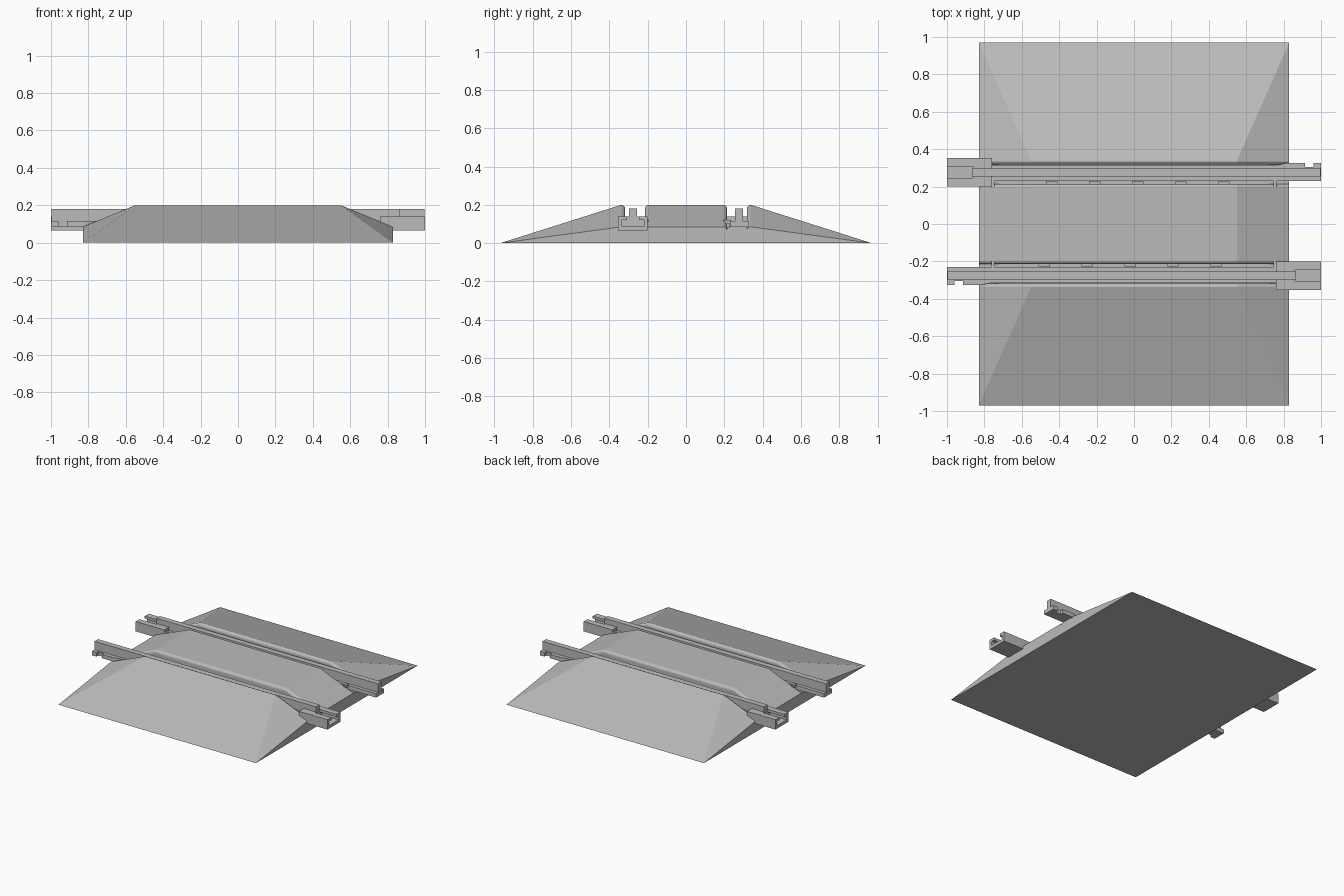
import bpy, bmesh, math
from mathutils import Matrix

if "Cube" in bpy.data.objects:
    bpy.data.objects.remove(bpy.data.objects["Cube"])

grey = bpy.data.materials.new("light grey plastic")
grey.diffuse_color = (0.5, 0.5, 0.5, 1)
grey.use_nodes = True
grey.node_tree.nodes["Principled BSDF"].inputs["Base Color"].default_value = grey.diffuse_color
HALF_TURN = Matrix.Rotation(math.pi, 4, 'Z')


def finish(name, bm, turned=False):
    """Turn the bmesh into an object, optionally spun half a turn about z."""
    if turned:
        bm.transform(HALF_TURN)
    bmesh.ops.recalc_face_normals(bm, faces=bm.faces)
    mesh = bpy.data.meshes.new(name)
    bm.to_mesh(mesh)
    bm.free()
    mesh.materials.append(grey)
    obj = bpy.data.objects.new(name, mesh)
    bpy.context.collection.objects.link(obj)
    return obj


def hull(name, points, turned=False):
    bm = bmesh.new()
    for p in points:
        bm.verts.new(p)
    res = bmesh.ops.convex_hull(bm, input=bm.verts)
    inside = [v for v in bm.verts if not v.link_faces]
    bmesh.ops.delete(bm, geom=inside, context='VERTS')
    bmesh.ops.dissolve_limit(bm, angle_limit=0.01, verts=bm.verts, edges=bm.edges)
    return finish(name, bm, turned)


def prism(name, outline, start, end, axis, turned=False):
    """Extrude a (y, z) outline along x, or an (x, y) outline along z."""
    bm = bmesh.new()
    place = (lambda a, b: (start, a, b)) if axis == 'x' else (lambda a, b: (a, b, start))
    face = bm.faces.new([bm.verts.new(place(a, b)) for a, b in outline])
    out = bmesh.ops.extrude_face_region(bm, geom=[face])
    moved = [v for v in out['geom'] if isinstance(v, bmesh.types.BMVert)]
    step = (end - start, 0, 0) if axis == 'x' else (0, 0, end - start)
    bmesh.ops.translate(bm, verts=moved, vec=step)
    return finish(name, bm, turned)


def rect(a0, a1, b0, b1):
    return [(a0, b0), (a1, b0), (a1, b1), (a0, b1)]


# Road outline lengthwise: flat top with sloping ends
stations = [(-0.83, 0.085), (-0.55, 0.2), (0.55, 0.2), (0.83, 0.085)]
# Quarter-round edge as (sideways, down) steps
round_edge = [(0.02 * math.sin(a), 0.02 * (1 - math.cos(a)))
              for a in (math.radians(22.5 * i) for i in range(5))]

# Centre deck between the rails
deck = []
for x, h in stations:
    for s in (-1, 1):
        deck += [(x, s * (0.194 + dy), h - dz) for dy, dz in round_edge]
        deck.append((x, s * 0.214, 0))
hull("centre_deck", deck)

# Approach ramp with rounded inner edge
ramp = [(-0.83, 0.97, 0), (0.83, 0.97, 0)]
for x, h in stations:
    ramp += [(x, 0.338 - dy, h - dz) for dy, dz in round_edge]
    ramp.append((x, 0.318, 0))

c = 0.276  # rail centre line
for side, turned in (("back", False), ("front", True)):
    hull(side + "_ramp", ramp, turned)
    prism(side + "_groove_bed", rect(0.214, 0.318, 0, 0.085), -0.83, 0.83, 'x', turned)
    # Rail head and its wide foot with a notched tongue
    prism(side + "_rail_head", rect(c - 0.021, c + 0.021, 0.1, 0.18), -0.865, 0.998, 'x', turned)
    foot = [(-0.86, 0.23), (1, 0.23), (1, 0.327), (0.96, 0.327), (0.96, 0.305),
            (0.915, 0.305), (0.915, 0.327), (0.82, 0.327), (0.77, 0.316), (-0.86, 0.316)]
    prism(side + "_rail_foot", foot, 0.085, 0.115, 'z', turned)
    # Slotted socket that takes the tongue of the next rail
    socket = [(0.2, 0.065), (0.354, 0.065), (0.354, 0.14), (0.308, 0.14), (0.308, 0.12),
              (0.334, 0.12), (0.334, 0.088), (0.22, 0.088), (0.22, 0.12),
              (0.246, 0.12), (0.246, 0.14), (0.2, 0.14)]
    prism(side + "_socket", socket, -1, -0.86, 'x', turned)
    prism(side + "_socket_root", rect(0.2, 0.354, 0.065, 0.14), -0.86, -0.76, 'x', turned)
    # Small retaining clips
    for x in (-0.755, 0.755):
        prism(side + "_end_clip", rect(0.195, 0.235, 0.1, 0.122), x - 0.008, x + 0.008, 'x', turned)
    for x in (-0.44, -0.21, 0.02, 0.25, 0.48):
        prism(side + "_inner_clip", rect(0.21, 0.228, 0.08, 0.12), x - 0.03, x + 0.03, 'x', turned)
